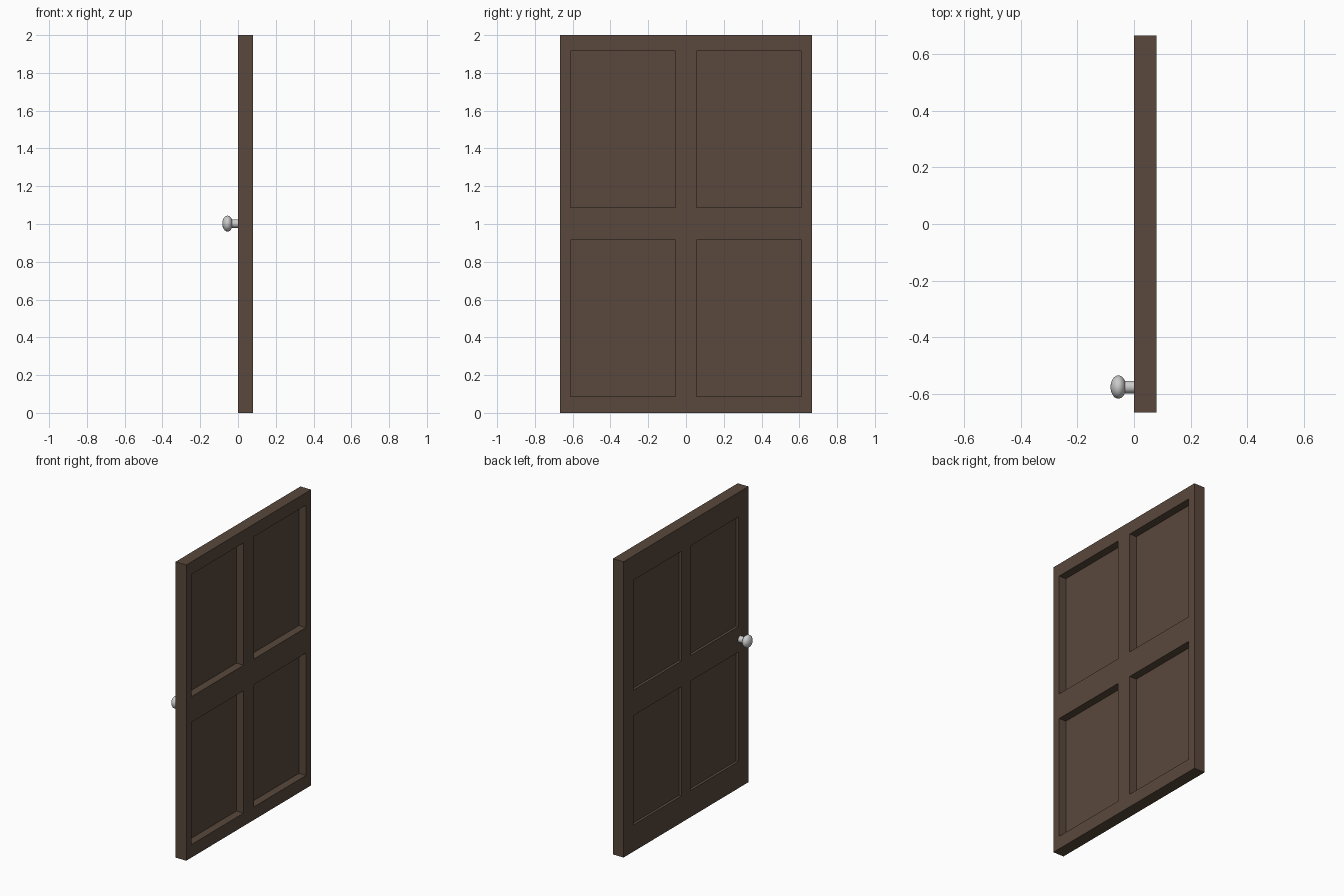
import bpy, bmesh, math
from mathutils import Matrix, Vector

if "Cube" in bpy.data.objects:
    bpy.data.objects.remove(bpy.data.objects["Cube"])


def material(name, color):
    m = bpy.data.materials.new(name)
    m.diffuse_color = color
    m.use_nodes = True
    m.node_tree.nodes["Principled BSDF"].inputs["Base Color"].default_value = m.diffuse_color
    return m


def boxes_object(name, boxes):
    """One object made of axis-aligned boxes given as (min, max) corners."""
    bm = bmesh.new()
    for lo, hi in boxes:
        lo, hi = Vector(lo), Vector(hi)
        bmesh.ops.create_cube(bm, size=1, matrix=Matrix.Translation((lo + hi) / 2)
                              @ Matrix.Diagonal((*(hi - lo), 1)))
    me = bpy.data.meshes.new(name)
    bm.to_mesh(me)
    bm.free()
    ob = bpy.data.objects.new(name, me)
    bpy.context.collection.objects.link(ob)
    return ob


def panel_boxes(x0, x1, y_in, y_out, z_ranges):
    """Four panel recesses, mirrored across the centre stile."""
    return [((x0, min(s * y_in, s * y_out), z0), (x1, max(s * y_in, s * y_out), z1))
            for s in (-1, 1) for z0, z1 in z_ranges]


T, W, H = 0.08, 0.667, 2.0

# door slab
door = boxes_object("door_slab", [((0, -W, 0), (T, W, H))])
door.data.materials.append(material("dark_wood", (0.10, 0.065, 0.045, 1)))

# deep recesses on the +x face, shallow smaller ones on the knob face
recesses = panel_boxes(T - 0.053, T + 0.05, 0.055, 0.612, [(0.088, 0.915), (1.088, 1.915)])
recesses += panel_boxes(-0.05, 0.018, 0.05, 0.56, [(0.18, 0.92), (1.092, 1.835)])
cutter = boxes_object("panel_cutter", recesses)
cutter.hide_render = True
cutter.hide_viewport = False
cutter.display_type = 'WIRE'

mod = door.modifiers.new("panels", 'BOOLEAN')
mod.operation = 'DIFFERENCE'
mod.solver = 'EXACT'
mod.object = cutter
bpy.context.view_layer.objects.active = door
door.select_set(True)
bpy.ops.object.modifier_apply(modifier=mod.name)
bpy.data.objects.remove(cutter)

# knob shaft
KY, KZ = -0.577, 1.002
bpy.ops.mesh.primitive_cylinder_add(vertices=32, radius=0.022, depth=0.06,
                                    location=(-0.025, KY, KZ),
                                    rotation=(0, math.pi / 2, 0))
bpy.context.object.name = "knob_shaft"
bpy.ops.object.shade_smooth_by_angle()

# flattened round knob
bpy.ops.mesh.primitive_uv_sphere_add(segments=32, ring_count=16, radius=1,
                                     location=(-0.0555, KY, KZ),
                                     rotation=(0, math.pi / 2, 0))
knob = bpy.context.object
knob.name = "knob"
knob.scale = (0.042, 0.041, 0.0275)
bpy.ops.object.shade_smooth()
